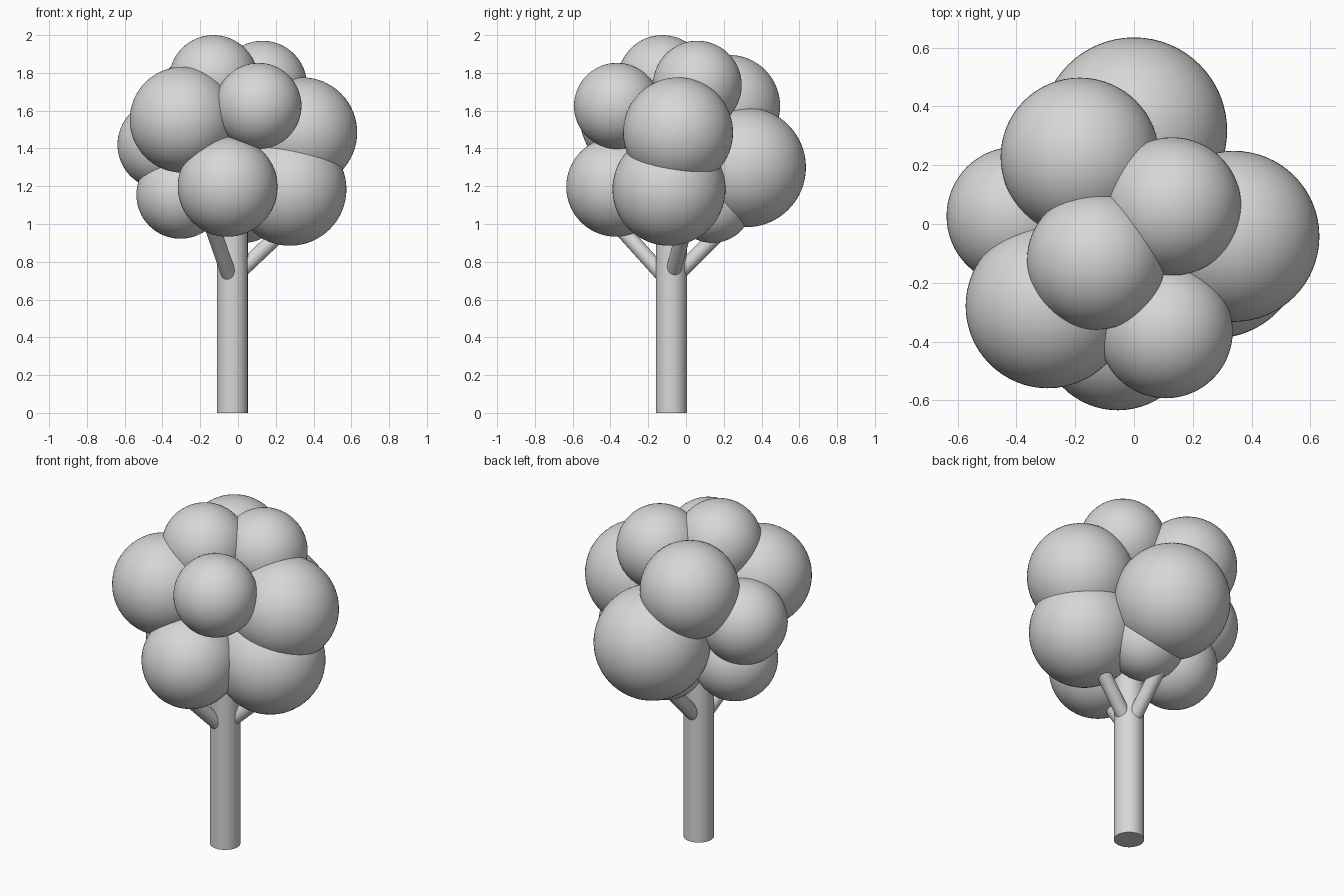
import bpy
from mathutils import Vector

cube = bpy.data.objects.get("Cube")
if cube:
    bpy.data.objects.remove(cube, do_unlink=True)

# One plain grey for the whole tree
grey = bpy.data.materials.new("light_grey")
grey.use_nodes = True
colour = (0.68, 0.68, 0.68, 1)
grey.diffuse_color = colour
bsdf = next(n for n in grey.node_tree.nodes if n.type == "BSDF_PRINCIPLED")
bsdf.inputs["Base Color"].default_value = colour


def finish(name):
    obj = bpy.context.object
    obj.name = name
    obj.data.materials.append(grey)
    bpy.ops.object.shade_smooth_by_angle()
    return obj


def rod(name, start, end, radius):
    """Round cylinder between two points."""
    start, end = Vector(start), Vector(end)
    axis = end - start
    bpy.ops.mesh.primitive_cylinder_add(
        vertices=48, radius=radius, depth=axis.length,
        location=(start + end) / 2,
        rotation=axis.to_track_quat("Z", "Y").to_euler())
    return finish(name)


def leaf_ball(name, x, y, z, radius):
    bpy.ops.mesh.primitive_uv_sphere_add(
        segments=64, ring_count=32, radius=radius, location=(x, y, z))
    return finish(name)


# Trunk and the three branches that fork from it
TRUNK = Vector((-0.03, -0.078, 0))
rod("trunk", TRUNK, TRUNK + Vector((0, 0, 1.25)), 0.082)
branches = {
    "front_branch": (0.68, (-0.14, -0.36, 0.40)),
    "left_branch": (0.71, (0.40, 0.10, 0.38)),
    "back_branch": (0.70, (0.0, 0.40, 0.40)),
}
for name, (height, reach) in branches.items():
    base = TRUNK + Vector((0, 0, height))
    rod(name, base, base + Vector(reach), 0.04)

# Foliage: overlapping balls, given as centre and radius
foliage = {
    "crown_top": (-0.13, -0.125, 1.765, 0.235),
    "crown_left": (0.13, 0.06, 1.735, 0.235),
    "crown_back": (-0.184, 0.228, 1.625, 0.27),
    "back": (0.0, 0.318, 1.30, 0.317),
    "left_upper": (0.34, -0.042, 1.485, 0.291),
    "left_lower": (0.275, -0.09, 1.184, 0.299),
    "front_lower": (-0.055, -0.37, 1.197, 0.264),
    "front_upper": (0.108, -0.365, 1.625, 0.228),
    "front_right": (-0.293, -0.279, 1.552, 0.28),
    "right_upper": (-0.402, 0.027, 1.42, 0.236),
    "right_lower": (-0.305, -0.025, 1.155, 0.233),
    "underside": (0.03, 0.14, 1.11, 0.21),
}
for name, ball in foliage.items():
    leaf_ball(name + "_foliage", *ball)
